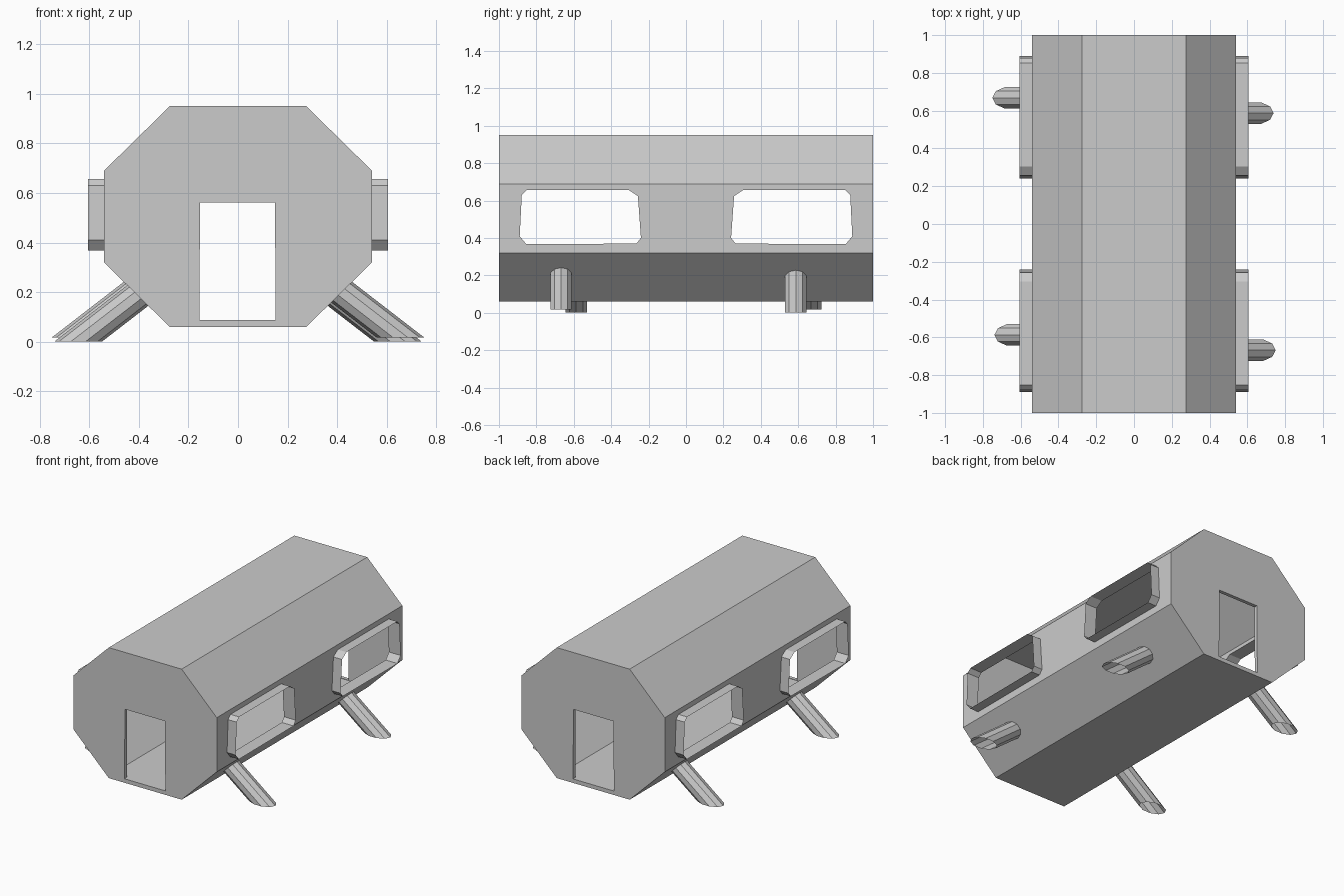
import bpy, bmesh, math
from mathutils import Vector

if "Cube" in bpy.data.objects:
    bpy.data.objects.remove(bpy.data.objects["Cube"])

WALL = 0.024


def make_object(name, verts, faces):
    me = bpy.data.meshes.new(name)
    me.from_pydata(verts, [], faces)
    bm = bmesh.new()
    bm.from_mesh(me)
    bmesh.ops.recalc_face_normals(bm, faces=bm.faces)
    bm.to_mesh(me)
    bm.free()
    ob = bpy.data.objects.new(name, me)
    bpy.context.collection.objects.link(ob)
    return ob


def loft(name, ring_a, ring_b, caps=True):
    n = len(ring_a)
    faces = [(i, (i + 1) % n, n + (i + 1) % n, n + i) for i in range(n)]
    if caps:
        faces += [tuple(range(n))[::-1], tuple(range(n, 2 * n))]
    return make_object(name, ring_a + ring_b, faces)


def octagon_prism(name, d):
    # octagonal section inset by d on every side
    k = d * math.tan(math.pi / 8)
    a, b = 0.275 - k, 0.54 - d
    half = [(a, 0.95 - d), (b, 0.69 - k), (b, 0.32 + k), (a, 0.06 + d)]
    pts = half + [(-x, z) for x, z in reversed(half)]
    y = 1 - d
    return loft(name, [(x, -y, z) for x, z in pts], [(x, y, z) for x, z in pts])


def cut(target, cutter):
    cutter.hide_render = True
    mod = target.modifiers.new("cut", 'BOOLEAN')
    mod.operation = 'DIFFERENCE'
    mod.solver = 'EXACT'
    mod.object = cutter
    bpy.context.view_layer.objects.active = target
    bpy.ops.object.modifier_apply(modifier=mod.name)
    bpy.data.objects.remove(cutter, do_unlink=True)


# hollow octagonal cabin
cabin = octagon_prism("cabin_shell", 0)
cut(cabin, octagon_prism("interior_cutter", WALL))

# doorways through both end walls
door = [(-0.156, 0.087), (0.152, 0.087), (0.149, 0.562), (-0.153, 0.562)]
cut(cabin, loft("door_cutter", [(x, -1.2, z) for x, z in door], [(x, 1.2, z) for x, z in door]))

# windows: holes through both side walls plus thin protruding frames
window = [(0.852, 0.656), (0.305, 0.656), (0.257, 0.624), (0.241, 0.40),
          (0.265, 0.37), (0.855, 0.368), (0.889, 0.41), (0.878, 0.63)]
for end in (-1, 1):
    def ring(x):
        return [(x, end * y, z) for y, z in window]
    cut(cabin, loft("window_cutter", ring(-0.8), ring(0.8)))
    for side, label in ((-1, "left"), (1, "right")):
        where = "front" if end < 0 else "back"
        loft(f"window_frame_{where}_{label}", ring(side * 0.54), ring(side * 0.605), caps=False)


# slanted open tube legs, cut flat at the ground and flush with the hull
def leg(name, side, y, x, z, sides=10):
    dx, dz = -0.79, 0.61
    slope = 0.26 / 0.265
    low, high = [], []
    for i in range(sides):
        a = 2 * math.pi * i / sides
        px, py = x + 0.096 * math.cos(a), y + 0.06 * math.sin(a)
        t = (0.06 + slope * (px - 0.275) - z) / (dz - slope * dx)
        # half-turn symmetry about the vertical axis
        low.append((side * px, side * py, z))
        high.append((side * (px + t * dx), side * py, z + t * dz))
    loft(name, low, high, caps=False)


for side, label in ((1, "right"), (-1, "left")):
    leg(f"leg_a_{label}", side, 0.587, 0.643, 0.002)
    leg(f"leg_b_{label}", side, -0.668, 0.654, 0.018)
